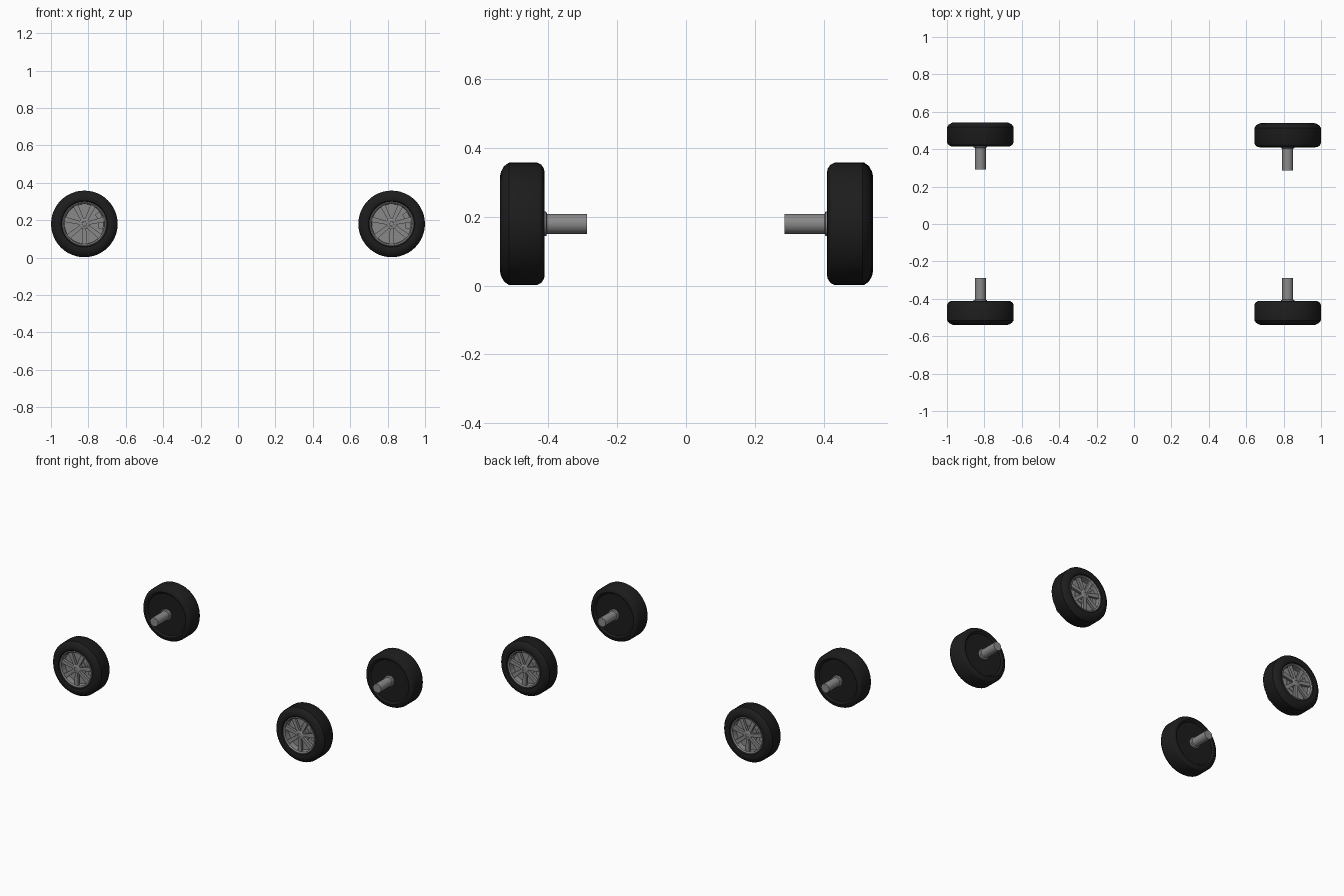
import bpy, bmesh
from math import pi, sin, cos
from mathutils import Matrix, Vector

if "Cube" in bpy.data.objects:
    bpy.data.objects.remove(bpy.data.objects["Cube"])

SIDES = 48
CX, CZ = 0.8215, 0.18

black = bpy.data.materials.new("rubber")
black.diffuse_color = (0.012, 0.012, 0.012, 1)
black.use_nodes = True
black.node_tree.nodes["Principled BSDF"].inputs["Base Color"].default_value = black.diffuse_color
grey = bpy.data.materials.new("alloy")
grey.diffuse_color = (0.25, 0.25, 0.25, 1)
grey.use_nodes = True
grey.node_tree.nodes["Principled BSDF"].inputs["Base Color"].default_value = grey.diffuse_color


def lathe(bm, profile, sides=SIDES):
    """Revolve (radius, depth) points around the y axis."""
    rings = []
    for r, y in profile:
        if r == 0:
            rings.append([bm.verts.new((0, y, 0))])
        else:
            rings.append([bm.verts.new((r * cos(2 * pi * i / sides), y, r * sin(2 * pi * i / sides)))
                          for i in range(sides)])
    for a, b in zip(rings, rings[1:]):
        for i in range(sides):
            j = (i + 1) % sides
            quad = [a[i % len(a)], a[j % len(a)], b[j % len(b)], b[i % len(b)]]
            bm.faces.new(list(dict.fromkeys(quad)))


def bar(bm, outline, y0, y1, angle):
    """Extrude an (x, z) outline along y and turn it about the axle."""
    rot = Matrix.Rotation(angle, 3, 'Y')
    a, b = [[bm.verts.new(rot @ Vector((x, y, z))) for x, z in outline] for y in (y0, y1)]
    bm.faces.new(a)
    bm.faces.new(b[::-1])
    for i in range(len(a)):
        j = (i + 1) % len(a)
        bm.faces.new((a[i], b[i], b[j], a[j]))


def finish(bm, name, mat, place):
    bm.transform(place)
    bmesh.ops.recalc_face_normals(bm, faces=bm.faces)
    mesh = bpy.data.meshes.new(name)
    bm.to_mesh(mesh)
    bm.free()
    mesh.materials.append(mat)
    obj = bpy.data.objects.new(name, mesh)
    bpy.context.collection.objects.link(obj)
    bpy.context.view_layer.objects.active = obj
    obj.select_set(True)
    bpy.ops.object.shade_smooth_by_angle(angle=0.5)
    obj.select_set(False)


def wheel(label, place):
    # tyre with closed inner wall; depth 0 is the outer face
    bm = bmesh.new()
    lathe(bm, [(0.116, 0.05), (0.118, 0.012), (0.124, 0.004), (0.138, 0), (0.152, 0.003),
               (0.168, 0.012), (0.178, 0.026), (0.178, 0.108), (0.172, 0.120), (0.160, 0.128),
               (0.148, 0.130), (0.140, 0.126), (0.136, 0.120), (0, 0.120)])
    finish(bm, label + "_tyre", black, place)

    # rim ring and barrel
    bm = bmesh.new()
    lathe(bm, [(0.117, 0.05), (0.119, 0.010), (0.115, 0.008), (0.108, 0.014), (0.106, 0.05)])
    # hub with shallow cap
    lathe(bm, [(0.028, 0.045), (0.028, 0.016), (0.022, 0.012), (0.013, 0.012),
               (0.012, 0.015), (0, 0.015)], 32)
    # seven tapered spokes
    for k in range(7):
        bar(bm, [(-0.009, -0.015), (0.009, -0.015), (0.014, -0.110), (-0.014, -0.110)],
            0.015, 0.032, 2 * pi * k / 7)
    finish(bm, label + "_rim", grey, place)

    # brake disc behind the spokes
    bm = bmesh.new()
    lathe(bm, [(0, 0.045), (0.05, 0.045), (0.05, 0.050), (0.117, 0.050)])
    finish(bm, label + "_brake_disc", grey, place)

    # brake caliper
    bm = bmesh.new()
    arc = [-0.5 + i * 0.2 for i in range(6)]
    bar(bm, [(0.103 * cos(t), 0.103 * sin(t)) for t in arc]
        + [(0.075 * cos(t), 0.075 * sin(t)) for t in arc[::-1]], 0.036, 0.050, -0.2)
    finish(bm, label + "_caliper", grey, place)

    # stub axle with collar
    bm = bmesh.new()
    lathe(bm, [(0, 0.119), (0.036, 0.119), (0.036, 0.134), (0.029, 0.137),
               (0.029, 0.253), (0, 0.253)], 32)
    finish(bm, label + "_axle", grey, place)


# wheels at the four corners, back pair turned to face +y
for sx, xname in ((-1, "left"), (1, "right")):
    wheel("front_" + xname, Matrix.Translation((sx * CX, -0.541, CZ)))
    wheel("back_" + xname, Matrix.Translation((sx * CX, 0.544 if sx < 0 else 0.540, CZ))
          @ Matrix.Rotation(pi, 4, 'Z'))
